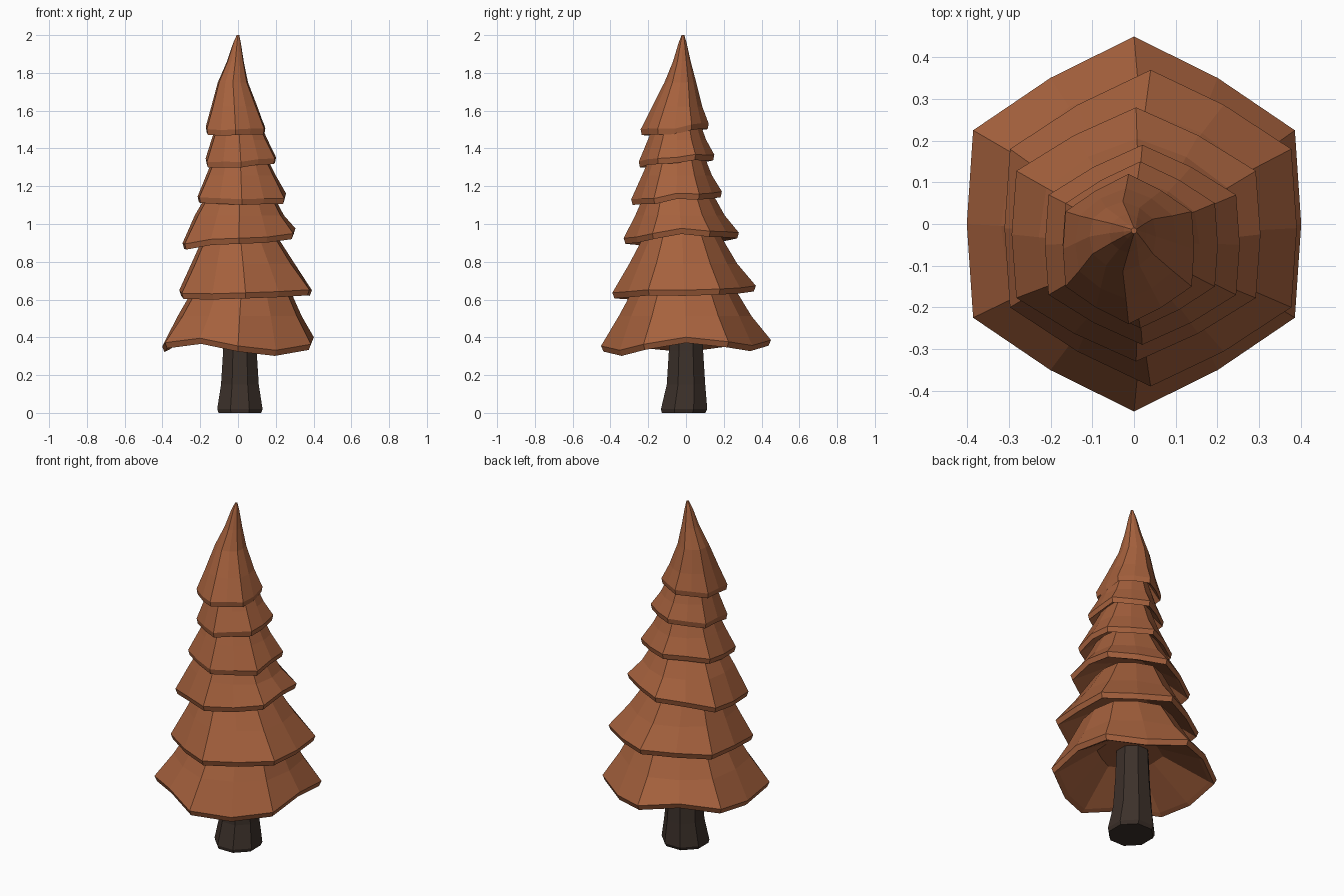
import bpy, bmesh, math, random

if "Cube" in bpy.data.objects:
    bpy.data.objects.remove(bpy.data.objects["Cube"])

random.seed(4)

def material(name, rgb):
    m = bpy.data.materials.new(name)
    m.diffuse_color = (*rgb, 1)
    m.use_nodes = True
    m.node_tree.nodes["Principled BSDF"].inputs["Base Color"].default_value = m.diffuse_color
    return m

def loft(name, rings, mat):
    """Skin a stack of equal-sized rings of points and cap both ends."""
    bm = bmesh.new()
    rows = [[bm.verts.new(p) for p in ring] for ring in rings]
    n = len(rows[0])
    for a, b in zip(rows, rows[1:]):
        for i in range(n):
            j = (i + 1) % n
            bm.faces.new((a[i], a[j], b[j], b[i]))
    bm.faces.new(rows[0])
    bm.faces.new(rows[-1])
    bmesh.ops.recalc_face_normals(bm, faces=bm.faces)
    me = bpy.data.meshes.new(name)
    bm.to_mesh(me)
    bm.free()
    me.materials.append(mat)
    ob = bpy.data.objects.new(name, me)
    bpy.context.collection.objects.link(ob)
    return ob

def ring(n, x, y, rx, ry, height, flat=1.0, turn=0.0):
    """Ring of n points; every other point is pulled in by the factor flat."""
    pts = []
    for i in range(n):
        a = math.tau * i / n + turn
        k = 1.0 if i % 2 else flat
        pts.append((x + rx * k * math.cos(a), y + ry * k * math.sin(a), height(i)))
    return pts

def level(z):
    return lambda i: z

def tier(name, rim, wave, tilt, tops):
    """Hollow skirt with a wavy thick hem, closing upward through the rings in tops."""
    x, y, rx, ry, z = rim
    hem = []
    for i in range(12):
        a = math.tau * i / 12
        hem.append(z + wave * math.cos(3 * a) + tilt * math.cos(a)
                   + .016 * math.sin(a) + random.uniform(-.008, .008))
    tx, ty, tr, tz = tops[0]
    rings = [ring(12, tx, ty, tr * .7, tr * .7, level(z + .45 * (tz - z)), .9)]
    for scale, rise in ((.91, .012), (.97, 0), (1, .03)):
        rings.append(ring(12, x, y, rx * scale, ry * scale, lambda i: hem[i] + rise, .9))
    # slightly concave shoulder between the hem and the first top ring
    t = .45
    mix = lambda a, b: a + (b - a) * t
    rings.append(ring(12, mix(x, tx), mix(y, ty), mix(rx, tr) * .97, mix(ry, tr) * .97,
                      level(mix(z + .03, tz)), .94))
    for px, py, r, pz in tops:
        rings.append(ring(12, px, py, r, r, level(pz), .95))
    return loft(name, rings, leaf)

leaf = material("foliage", (.38, .12, .047))
bark = material("bark", (.045, .03, .023))

# Foliage tiers: rim (x, y, rx, ry, z), hem wave, hem tilt, upper ring (x, y, r, z)
tiers = [
    ((0, 0, .446, .45, .345), .03, 0, (.02, -.01, .255, .68)),
    ((.04, -.01, .39, .38, .62), 0, .005, (.01, -.02, .19, .96)),
    ((.005, -.025, .332, .305, .905), .006, .03, (.01, -.04, .17, 1.18)),
    ((.02, -.05, .26, .24, 1.12), .006, 0, (.01, -.045, .13, 1.39)),
    ((.015, -.05, .207, .2, 1.32), 0, .01, (0, -.045, .11, 1.56)),
]
for i, (rim, wave, tilt, top) in enumerate(tiers):
    tier(f"foliage_tier_{i + 1}", rim, wave, tilt, [top])

# Crown tier narrowing to the bent tip
tier("foliage_crown", (-.013, -.06, .175, .18, 1.485), -.008, 0,
     [(-.027, -.03, .084, 1.75), (-.014, -.022, .047, 1.86),
      (-.005, -.018, .021, 1.96), (0, -.016, .007, 2)])

# Flared eight-sided trunk
loft("trunk", [ring(8, .01, y, r, r * 1.02, level(z), 1, math.pi / 8)
               for z, r, y in ((0, .122, -.013), (.02, .13, -.01), (.15, .108, 0),
                               (.33, .096, 0), (.6, .085, 0))], bark)
